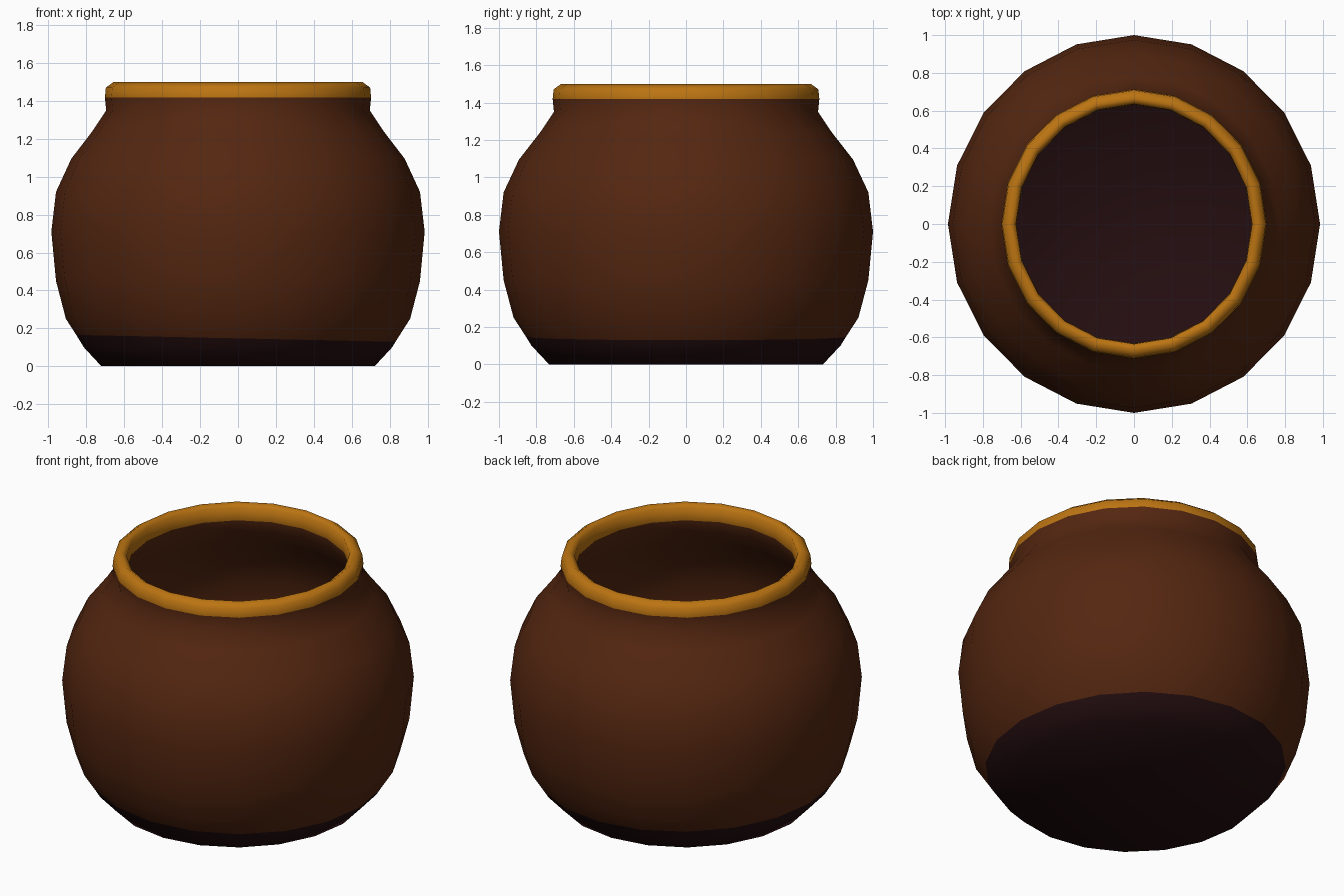
import bpy, bmesh, math

if "Cube" in bpy.data.objects:
    bpy.data.objects.remove(bpy.data.objects["Cube"])

SIDES = 20
X_SCALE = 0.985   # the faceted pot is very slightly narrower in x


def material(name, rgb):
    m = bpy.data.materials.new(name)
    m.diffuse_color = (*rgb, 1.0)
    m.use_nodes = True
    m.node_tree.nodes["Principled BSDF"].inputs["Base Color"].default_value = m.diffuse_color
    return m


mats = [material("dark_base", (0.0175, 0.0042, 0.0050)),
        material("brown_clay", (0.088, 0.0195, 0.0052)),
        material("gold_rim", (0.50, 0.175, 0.006))]
BASE, CLAY, GOLD = 0, 1, 2

# Profile: radius, height, colour of the band above this ring, tilt of the ring
profile = [
    # outside, from the foot up
    (0.732, 0.00, BASE, 0), (0.826, 0.10, BASE, 0), (0.855, 0.147, CLAY, 0.018),
    (0.922, 0.25, CLAY, 0), (0.975, 0.45, CLAY, 0), (1.000, 0.71, CLAY, 0),
    (0.975, 0.92, CLAY, 0), (0.893, 1.095, CLAY, 0), (0.780, 1.24, CLAY, 0),
    (0.706, 1.35, CLAY, 0), (0.713, 1.418, GOLD, 0),
    # rim, over the top
    (0.708, 1.47, GOLD, 0), (0.667, 1.50, GOLD, 0), (0.635, 1.48, GOLD, 0),
    # inside, from the rim down
    (0.632, 1.40, CLAY, 0), (0.655, 1.33, CLAY, 0), (0.735, 1.21, CLAY, 0),
    (0.845, 1.07, CLAY, 0), (0.925, 0.90, CLAY, 0), (0.950, 0.71, CLAY, 0),
    (0.925, 0.46, CLAY, 0), (0.875, 0.28, CLAY, 0), (0.805, 0.15, BASE, 0),
    (0.700, 0.04, BASE, 0),
]

bm = bmesh.new()


def ring(r, z, tilt):
    verts = []
    for i in range(SIDES):
        a = 2 * math.pi * i / SIDES
        dz = -tilt * math.cos(a)
        rr = r + 0.63 * dz
        verts.append(bm.verts.new((rr * math.cos(a) * X_SCALE, rr * math.sin(a), z + dz)))
    return verts


rings = [ring(r, z, t) for r, z, _, t in profile]

# Walls between neighbouring rings
for (low, high), (_, _, colour, _) in zip(zip(rings, rings[1:]), profile):
    for i in range(SIDES):
        j = (i + 1) % SIDES
        f = bm.faces.new((low[i], low[j], high[j], high[i]))
        f.material_index = colour

# Underside and inner floor
for verts in (list(reversed(rings[0])), rings[-1]):
    bm.faces.new(verts).material_index = BASE

for f in bm.faces:
    f.smooth = True
bmesh.ops.recalc_face_normals(bm, faces=bm.faces[:])

mesh = bpy.data.meshes.new("pot")
bm.to_mesh(mesh)
bm.free()
for m in mats:
    mesh.materials.append(m)
bpy.context.collection.objects.link(bpy.data.objects.new("pot", mesh))
